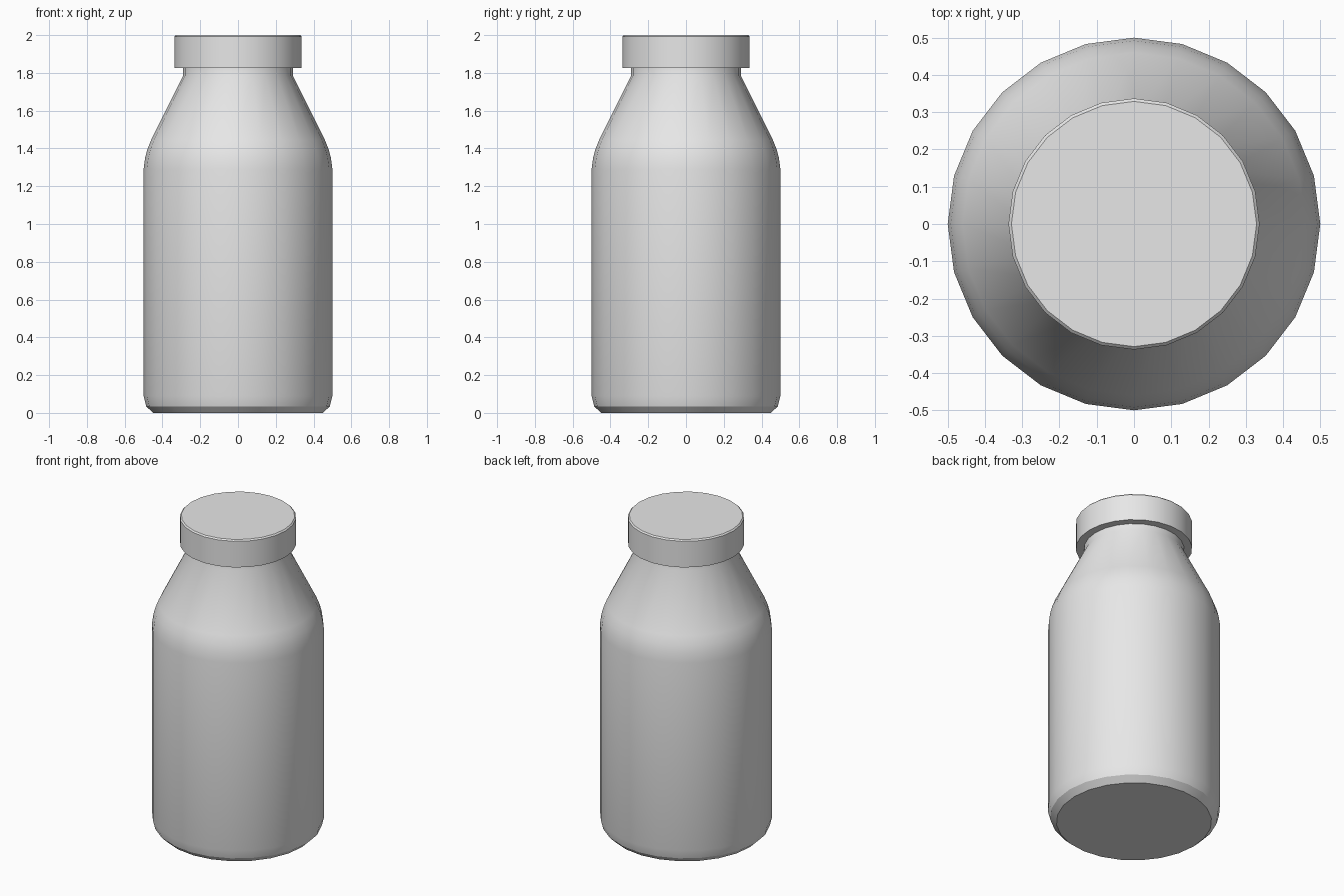
import bpy, bmesh, math

cube = bpy.data.objects.get("Cube")
if cube:
    bpy.data.objects.remove(cube, do_unlink=True)

SIDES = 24

# Single plain grey
grey = bpy.data.materials.new("light_grey")
grey.use_nodes = True
colour = (0.8, 0.8, 0.8, 1.0)
grey.diffuse_color = colour
grey.node_tree.nodes["Principled BSDF"].inputs["Base Color"].default_value = colour


def lathe(name, profile, angle):
    """Turn a (radius, height) profile, bottom to top, into a closed solid."""
    bm = bmesh.new()
    rings = []
    for r, z in profile:
        rings.append([bm.verts.new((r * math.cos(a), r * math.sin(a), z))
                      for a in (2 * math.pi * i / SIDES for i in range(SIDES))])
    for low, high in zip(rings, rings[1:]):
        for i in range(SIDES):
            j = (i + 1) % SIDES
            bm.faces.new((low[i], low[j], high[j], high[i]))
    bm.faces.new(rings[0][::-1])
    bm.faces.new(rings[-1])
    mesh = bpy.data.meshes.new(name)
    bm.to_mesh(mesh)
    bm.free()
    mesh.materials.append(grey)
    obj = bpy.data.objects.new(name, mesh)
    bpy.context.collection.objects.link(obj)
    bpy.ops.object.select_all(action='DESELECT')
    obj.select_set(True)
    bpy.context.view_layer.objects.active = obj
    bpy.ops.object.shade_smooth_by_angle(angle=math.radians(angle))
    return obj


# Bottle: chamfered foot, straight wall, rounded shoulder, sloped top, neck
lathe("bottle_body", [
    (0.45, 0.0), (0.486, 0.035), (0.5, 0.09),
    (0.5, 1.29), (0.492, 1.35), (0.48, 1.395), (0.46, 1.445),
    (0.29, 1.785), (0.29, 1.85),
], 30)

# Cap: wide disc with a fine bevel on the top rim
lathe("bottle_cap", [
    (0.337, 1.825), (0.337, 1.992), (0.329, 2.0),
], 30)
